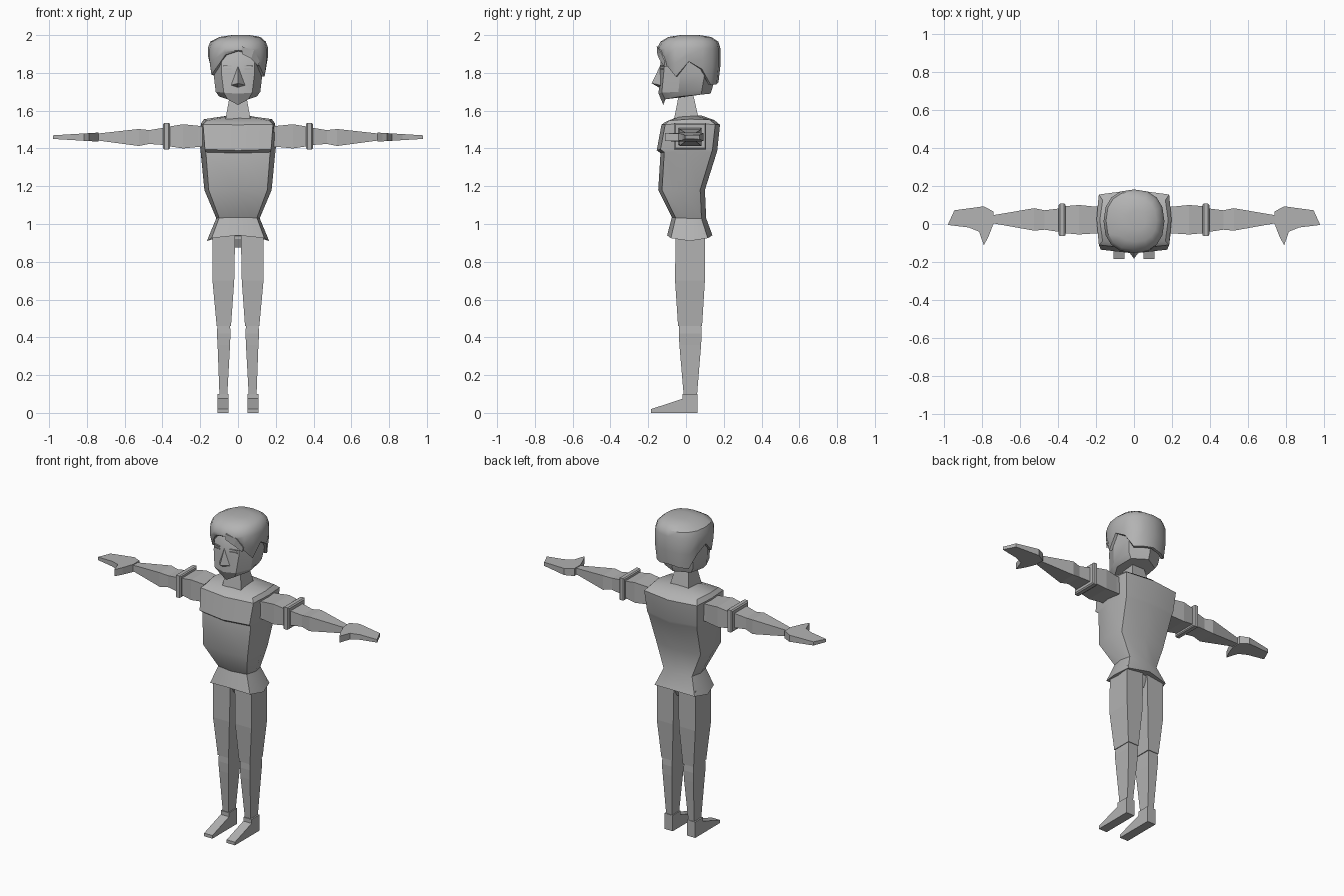
import bpy, bmesh, math

grey = bpy.data.materials.new("plain_grey")
grey.diffuse_color = (0.45, 0.45, 0.45, 1)


def finish(name, bm, smooth=None):
    bmesh.ops.recalc_face_normals(bm, faces=bm.faces)
    me = bpy.data.meshes.new(name)
    bm.to_mesh(me)
    bm.free()
    me.materials.append(grey)
    ob = bpy.data.objects.new(name, me)
    bpy.context.collection.objects.link(ob)
    if smooth:
        bpy.ops.object.select_all(action='DESELECT')
        bpy.context.view_layer.objects.active = ob
        ob.select_set(True)
        bpy.ops.object.shade_smooth_by_angle(angle=math.radians(smooth))
    return ob


def loft(name, rings, smooth=None, caps=(True, True)):
    """Skin a list of equally long closed rings."""
    bm = bmesh.new()
    vs = [[bm.verts.new(p) for p in r] for r in rings]
    n = len(vs[0])
    for a, b in zip(vs, vs[1:]):
        for i in range(n):
            j = (i + 1) % n
            bm.faces.new((a[i], a[j], b[j], b[i]))
    if caps[0]:
        bm.faces.new(vs[0])
    if caps[1]:
        bm.faces.new(vs[-1])
    return finish(name, bm, smooth)


def mirrored(half):
    """Close a half section running from front centre to back centre."""
    return half + [(-x, y, z) for x, y, z in half[-2:0:-1]]


def rect_z(x0, x1, y0, y1, z):
    return [(x0, y0, z), (x1, y0, z), (x1, y1, z), (x0, y1, z)]


def rect_x(x, y0, y1, z0, z1):
    return [(x, y0, z0), (x, y1, z0), (x, y1, z1), (x, y0, z1)]


# Jacket: width, front corner, front y, back y, then heights front / side / back
def section(w, a, yf, yb, zf, zs, zb):
    ym = (yf + yb) / 2
    return mirrored([(0, yf, zf), (a, yf + 0.02, (zf + zs) / 2), (w, ym, zs),
                     (a, yb - 0.025, (zb + zs) / 2), (0, yb, zb)])


loft("jacket", [
    section(0.07, 0.06, -0.05, 0.08, 1.565, 1.57, 1.575),
    section(0.18, 0.165, -0.11, 0.15, 1.54, 1.555, 1.55),
    section(0.197, 0.185, -0.13, 0.18, 1.525, 1.53, 1.525),
    section(0.2, 0.175, -0.155, 0.165, 1.39, 1.40, 1.385),
    section(0.198, 0.17, -0.135, 0.16, 1.375, 1.385, 1.37),
    section(0.178, 0.155, -0.147, 0.10, 1.18, 1.18, 1.18),
    section(0.115, 0.1, -0.075, 0.107, 1.035, 1.03, 1.03),
    section(0.165, 0.14, -0.10, 0.14, 0.94, 0.91, 0.94),
    section(0.13, 0.115, -0.06, 0.10, 0.945, 0.92, 0.945)], smooth=32)

# Pelvis below the hem
loft("pelvis", [rect_z(-0.11, 0.11, -0.045, 0.09, 0.97),
                rect_z(-0.11, 0.11, -0.045, 0.09, 0.92),
                rect_z(-0.02, 0.02, -0.02, 0.07, 0.875)])

# Neck
loft("neck", [rect_z(-0.068, 0.068, -0.065, 0.07, 1.545),
              rect_z(-0.04, 0.04, -0.035, 0.035, 1.70)])

# Head: jaw, cheeks, brow and skull
loft("head", [mirrored(h) for h in (
    [(0, -0.12, 1.63), (0.055, -0.11, 1.66), (0.10, -0.03, 1.675),
     (0.09, 0.08, 1.685), (0, 0.13, 1.69)],
    [(0, -0.145, 1.69), (0.075, -0.128, 1.695), (0.118, -0.04, 1.70),
     (0.108, 0.085, 1.715), (0, 0.14, 1.72)],
    [(0, -0.14, 1.80), (0.088, -0.118, 1.80), (0.13, -0.03, 1.80),
     (0.12, 0.10, 1.80), (0, 0.155, 1.80)],
    [(0, -0.132, 1.89), (0.085, -0.11, 1.89), (0.13, -0.03, 1.89),
     (0.12, 0.10, 1.89), (0, 0.155, 1.89)],
    [(0, -0.08, 1.96), (0.05, -0.07, 1.96), (0.08, 0, 1.96),
     (0.07, 0.06, 1.96), (0, 0.09, 1.96)])], smooth=30)

# Nose
bm = bmesh.new()
top, left, right, tip, base = [bm.verts.new(p) for p in (
    (0, -0.138, 1.835), (-0.037, -0.134, 1.735), (0.037, -0.134, 1.735),
    (0, -0.182, 1.745), (0, -0.142, 1.722))]
for f in ((top, left, tip), (top, tip, right), (left, base, tip),
          (tip, base, right), (top, right, base, left)):
    bm.faces.new(f)
finish("nose", bm)

# Eyelids and brows as thin plates following the face
for s, side in ((-1, "left"), (1, "right")):
    for part, z, h in (("eyelid", 1.818, 0.006), ("brow", 1.834, 0.005)):
        loft(f"{part}_{side}", [
            [(s * x, y + d, z + dz) for d, dz in
             ((-0.004, 0), (0.006, 0), (0.006, h), (-0.004, h))]
            for x, y in ((0.035, -0.131), (0.08, -0.121))])

# Hair cap with a jagged lower edge, listed from the front round to the right
edge = [1.915, 1.90, 1.84, 1.78, 1.86, 1.82, 1.735, 1.74,
        1.75, 1.74, 1.735, 1.82, 1.86, 1.79, 1.83, 1.895]


def hair_ring(k, z, dy=0.0, dx=0.0):
    pts = []
    for i in range(16):
        t = math.tau * i / 16
        s, c = math.sin(t), -math.cos(t)
        x = 0.16 * k * math.copysign(abs(s) ** 0.85, s) + dx
        y = 0.015 + dy + 0.167 * k * math.copysign(abs(c) ** 0.85, c)
        pts.append((x, y, z[i] if isinstance(z, list) else z))
    return pts


loft("hair", [
    hair_ring(0.84, edge),
    hair_ring(0.94, edge),
    hair_ring(1.0, [(e + 1.925) / 2 for e in edge]),
    hair_ring(1.0, 1.93),
    hair_ring(0.92, 1.965, 0.003),
    hair_ring(0.68, 1.99, 0.005, 0.01),
    hair_ring(0.3, 2.0, 0.005, 0.015)], smooth=40, caps=(False, True))

# Fringe lock sweeping over the brow, and a tuft on the crown
loft("fringe_lock", [
    [(0.02, -0.155, 1.94), (0.02, -0.12, 1.94), (0.02, -0.12, 1.90), (0.02, -0.152, 1.90)],
    [(0.085, -0.138, 1.92), (0.085, -0.10, 1.92), (0.07, -0.105, 1.875), (0.07, -0.143, 1.875)],
    [(0.115, -0.112, 1.86), (0.115, -0.08, 1.86), (0.108, -0.085, 1.835), (0.108, -0.116, 1.835)]])
loft("crown_tuft", [
    [(0.03, 0.0, 1.985), (0.07, 0.07, 1.985), (0.05, 0.03, 1.998)],
    [(0.125, 0.02, 1.955), (0.13, 0.045, 1.955), (0.13, 0.035, 1.972)]])

for s, side in ((-1, "left"), (1, "right")):
    def flip(rings):
        return [[(s * x, y, z) for x, y, z in r] for r in rings]

    # Sleeve, cuff band and tapering forearm
    loft(f"sleeve_{side}", flip([
        rect_x(0.15, -0.05, 0.09, 1.41, 1.515),
        rect_x(0.21, -0.05, 0.092, 1.408, 1.52),
        rect_x(0.29, -0.055, 0.10, 1.40, 1.528),
        rect_x(0.37, -0.048, 0.093, 1.412, 1.515)]))
    loft(f"sleeve_band_{side}", flip([
        rect_x(0.36, -0.058, 0.10, 1.40, 1.53),
        rect_x(0.367, -0.063, 0.107, 1.395, 1.535),
        rect_x(0.39, -0.063, 0.107, 1.395, 1.535),
        rect_x(0.397, -0.055, 0.10, 1.402, 1.528)]))
    loft(f"forearm_{side}", flip([
        rect_x(0.39, -0.042, 0.082, 1.418, 1.51),
        rect_x(0.47, -0.03, 0.072, 1.424, 1.497),
        rect_x(0.525, -0.035, 0.083, 1.413, 1.503),
        rect_x(0.75, 0.005, 0.045, 1.443, 1.478)]))

    # Mitten hand with thumb, thinner toward the fingertips
    outline = [(0.738, 0.065), (0.79, 0.093), (0.945, 0.072), (0.98, -0.005),
               (0.87, -0.018), (0.815, -0.04), (0.79, -0.112), (0.765, -0.065),
               (0.738, 0.005)]
    loft(f"hand_{side}", flip([
        [(x, y, 1.46 + d * (0.024 - 0.06 * (x - 0.738))) for x, y in outline]
        for d in (-1, 1)]))

    # Thigh and shin
    loft(f"thigh_{side}", flip([
        rect_z(0.015, 0.135, -0.055, 0.10, 0.95),
        rect_z(0.02, 0.135, -0.058, 0.10, 0.70),
        rect_z(0.037, 0.113, -0.042, 0.085, 0.46)]))
    loft(f"shin_{side}", flip([
        rect_z(0.042, 0.108, -0.036, 0.08, 0.47),
        rect_z(0.04, 0.112, -0.038, 0.083, 0.42),
        rect_z(0.042, 0.108, -0.035, 0.08, 0.36),
        rect_z(0.057, 0.098, -0.012, 0.058, 0.09)]))

    # Shoe: side profile pulled across the foot
    profile = [(-0.185, 0), (0.062, 0), (0.062, 0.10), (-0.018, 0.10),
               (-0.018, 0.075), (-0.185, 0.02)]
    loft(f"shoe_{side}", flip([
        [(x, y, z) for y, z in profile] for x in (0.05, 0.108)]))
